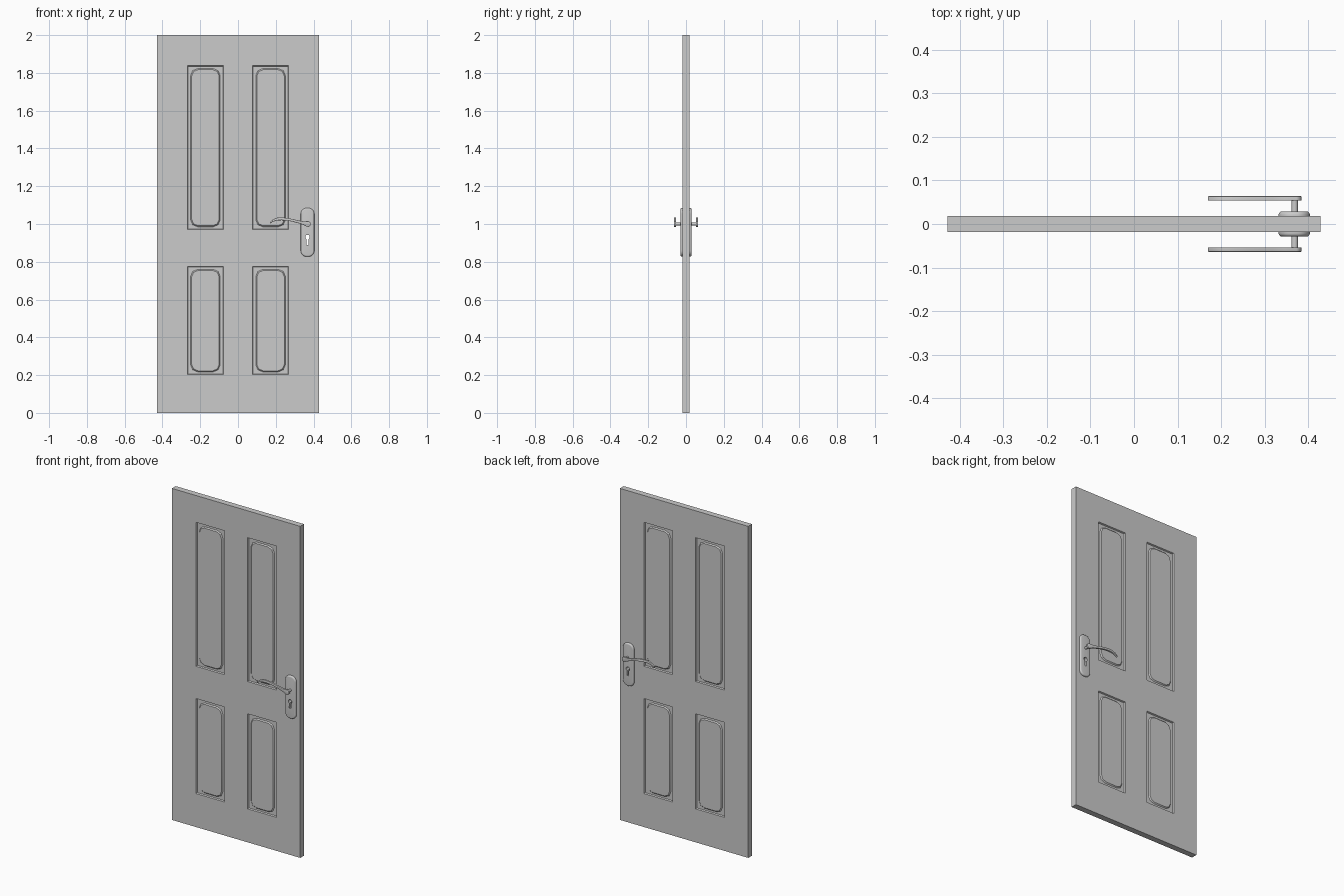
import bpy, bmesh
from math import sin, cos, pi, radians

if "Cube" in bpy.data.objects:
    bpy.data.objects.remove(bpy.data.objects["Cube"])

T = 0.018                                   # half thickness of the door leaf
XS = [-0.428, -0.268, -0.077, 0.077, 0.268, 0.428]
ZS = [0, 0.202, 0.775, 0.970, 1.838, 2.0]
HX = 0.368                                  # handle axis


def finish(name, bm, angle=30):
    bmesh.ops.recalc_face_normals(bm, faces=bm.faces[:])
    me = bpy.data.meshes.new(name)
    bm.to_mesh(me)
    bm.free()
    ob = bpy.data.objects.new(name, me)
    bpy.context.collection.objects.link(ob)
    bpy.ops.object.select_all(action='DESELECT')
    ob.select_set(True)
    bpy.context.view_layer.objects.active = ob
    if angle:
        bpy.ops.object.shade_smooth_by_angle(angle=radians(angle))
    return ob


def prism(name, pts, y0, y1, bevel=0, segs=1, angle=30):
    """Extrude an xz outline from y0 to y1, rounding the rim at y1."""
    bm = bmesh.new()
    a = [bm.verts.new((x, y0, z)) for x, z in pts]
    b = [bm.verts.new((x, y1, z)) for x, z in pts]
    n = len(pts)
    bm.faces.new(a)
    cap = bm.faces.new(b)
    for i in range(n):
        j = (i + 1) % n
        bm.faces.new((a[i], a[j], b[j], b[i]))
    bmesh.ops.recalc_face_normals(bm, faces=bm.faces[:])
    if bevel:
        bmesh.ops.bevel(bm, geom=list(cap.edges), offset=bevel, segments=segs,
                        profile=0.5, affect='EDGES')
    return finish(name, bm, angle)


def arc(cx, cz, r, a0, a1, n):
    return [(cx + r * cos(radians(a0 + (a1 - a0) * i / n)),
             cz + r * sin(radians(a0 + (a1 - a0) * i / n))) for i in range(n + 1)]


def round_rect(x0, x1, z0, z1, r, n):
    return (arc(x1 - r, z1 - r, r, 0, 90, n) + arc(x0 + r, z1 - r, r, 90, 180, n)
            + arc(x0 + r, z0 + r, r, 180, 270, n) + arc(x1 - r, z0 + r, r, 270, 360, n))


def cut(ob, cutter):
    bpy.context.view_layer.objects.active = ob
    m = ob.modifiers.new("keyhole", 'BOOLEAN')
    m.object, m.operation, m.solver = cutter, 'DIFFERENCE', 'EXACT'
    # keep the cut ahead of any smoothing modifier
    bpy.ops.object.modifier_move_to_index(modifier=m.name, index=0)
    bpy.ops.object.modifier_apply(modifier=m.name)


# Door leaf: grid slab with four recessed panels on each side
bm = bmesh.new()
grid = [[bm.verts.new((x, -T, z)) for z in ZS] for x in XS]
for i in range(5):
    for j in range(5):
        bm.faces.new((grid[i][j], grid[i + 1][j], grid[i + 1][j + 1], grid[i][j + 1]))
ext = bmesh.ops.extrude_face_region(bm, geom=bm.faces[:], use_keep_orig=True)
bmesh.ops.translate(bm, vec=(0, 2 * T, 0),
                    verts=[v for v in ext['geom'] if isinstance(v, bmesh.types.BMVert)])
bmesh.ops.recalc_face_normals(bm, faces=bm.faces[:])
PANELS = [(XS[i], XS[i + 1], ZS[j], ZS[j + 1]) for i in (1, 3) for j in (1, 3)]


def is_panel(f):
    c = f.calc_center_median()
    return abs(f.normal.y) > 0.9 and any(
        x0 < c.x < x1 and z0 < c.z < z1 for x0, x1, z0, z1 in PANELS)


bmesh.ops.inset_individual(bm, faces=[f for f in bm.faces if is_panel(f)],
                           thickness=0.005, depth=-0.008)
door = finish("door_leaf", bm, 0)

# Keyhole cutter: round top with a narrow slot below
key = prism("keyhole_cutter",
            arc(HX, 0.931, 0.012, -65, 245, 12) + [(HX - 0.006, 0.890), (HX + 0.006, 0.890)],
            -0.1, 0.1, angle=0)
key.hide_render = True
cut(door, key)

# Lever outline: gentle wave, drooping at the tip (x, upper z, lower z)
LEVER = [(0.170, 1.010, 1.003), (0.185, 1.024, 1.012), (0.205, 1.033, 1.019),
         (0.230, 1.035, 1.020), (0.260, 1.032, 1.018), (0.290, 1.026, 1.012),
         (0.320, 1.019, 1.004), (0.345, 1.014, 0.996)]
lever_pts = ([(x, b) for x, t, b in LEVER] + arc(HX + 0.001, 1.0, 0.0155, -100, 75, 10)
             + [(x, t) for x, t, b in reversed(LEVER)])

for side, s in (("front", -1), ("back", 1)):
    # Raised fields with clipped corners
    for k, (x0, x1, z0, z1) in enumerate(PANELS):
        prism(f"{side}_panel_field_{k + 1}",
              round_rect(x0 + 0.017, x1 - 0.017, z0 + 0.015, z1 - 0.015, 0.038, 2),
              s * (T - 0.012), s * (T - 0.002), 0.006, 1, 25)
    # Handle plate
    plate = prism(f"{side}_handle_plate", round_rect(HX - 0.036, HX + 0.036, 0.827, 1.085, 0.032, 8),
                  s * (T - 0.003), s * 0.029, 0.008, 4)
    cut(plate, key)
    # Spindle and lever
    prism(f"{side}_spindle", arc(HX + 0.001, 1.0, 0.0075, 0, 345, 23), s * 0.026, s * 0.057)
    prism(f"{side}_lever", lever_pts, s * 0.054, s * 0.064, 0.002, 2)

bpy.data.objects.remove(key)
